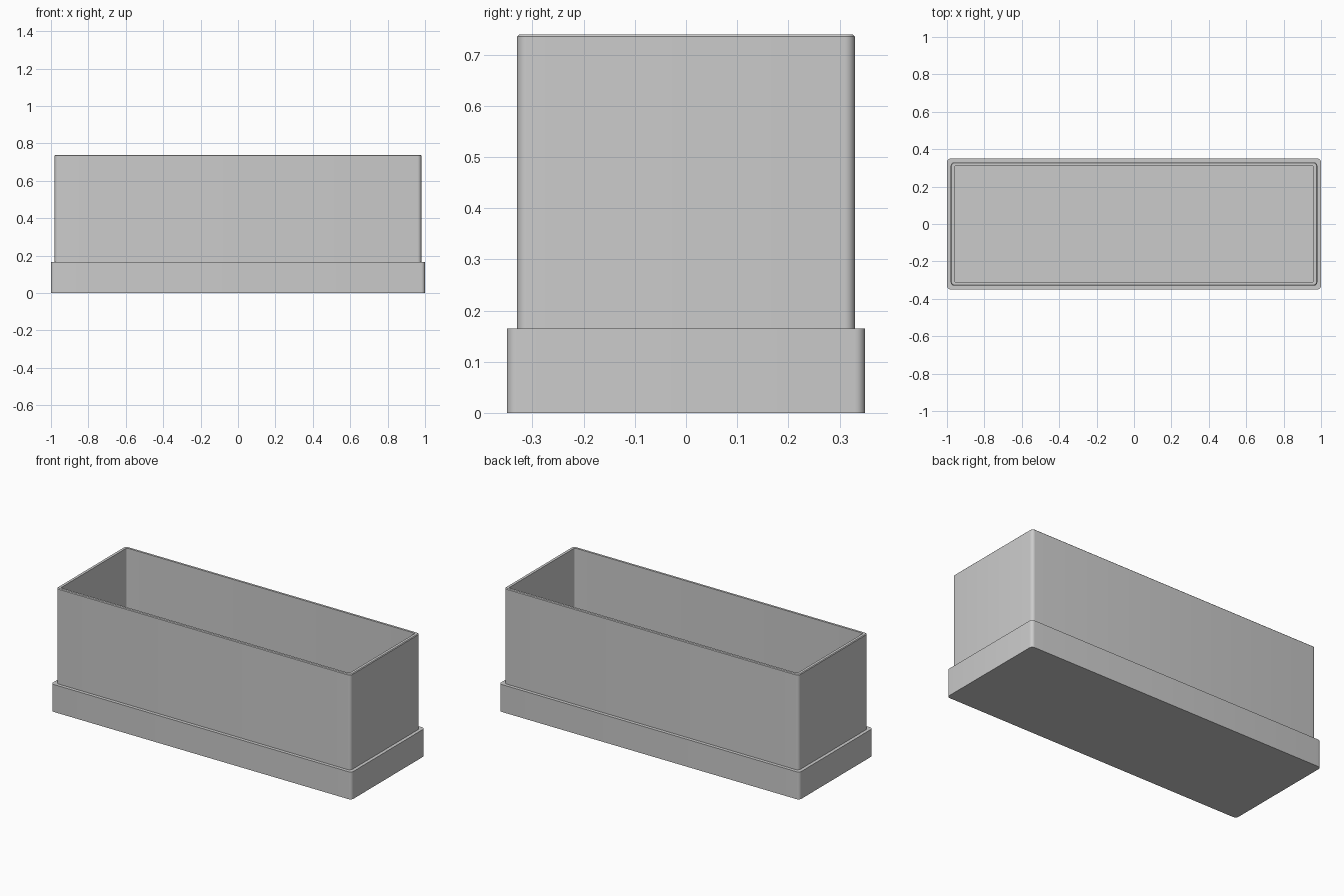
import bpy, bmesh, math

if "Cube" in bpy.data.objects:
    bpy.data.objects.remove(bpy.data.objects["Cube"])

CORNER_STEPS = 6


def ring(bm, hx, hy, r, z):
    """Rounded rectangle loop of vertices at height z."""
    verts = []
    for i, (sx, sy) in enumerate([(1, 1), (-1, 1), (-1, -1), (1, -1)]):
        for k in range(CORNER_STEPS + 1):
            a = math.pi / 2 * (i + k / CORNER_STEPS)
            verts.append(bm.verts.new((sx * (hx - r) + r * math.cos(a),
                                       sy * (hy - r) + r * math.sin(a), z)))
    return verts


def loft(name, profile):
    """Skin a stack of rounded rectangles and cap both ends."""
    bm = bmesh.new()
    rings = [ring(bm, *p) for p in profile]
    for a, b in zip(rings, rings[1:]):
        n = len(a)
        for i in range(n):
            j = (i + 1) % n
            bm.faces.new((a[i], a[j], b[j], b[i]))
    bm.faces.new(rings[0][::-1])
    bm.faces.new(rings[-1])
    bmesh.ops.recalc_face_normals(bm, faces=bm.faces)
    mesh = bpy.data.meshes.new(name)
    bm.to_mesh(mesh)
    bm.free()
    obj = bpy.data.objects.new(name, mesh)
    bpy.context.collection.objects.link(obj)
    bpy.context.view_layer.objects.active = obj
    obj.select_set(True)
    bpy.ops.object.shade_smooth_by_angle(angle=math.radians(30))
    return obj


# Open box: half width, half depth, corner radius, height
loft("open_box", [
    (1.0, 0.35, 0.02, 0.0),       # plinth bottom
    (1.0, 0.35, 0.02, 0.165),     # plinth top
    (0.98, 0.33, 0.02, 0.165),    # ledge
    (0.98, 0.33, 0.02, 0.735),    # outer wall
    (0.976, 0.326, 0.016, 0.739),  # softened rim
    (0.96, 0.313, 0.01, 0.739),   # rim inner edge
    (0.96, 0.313, 0.01, 0.02),    # inner wall down to the floor
])
